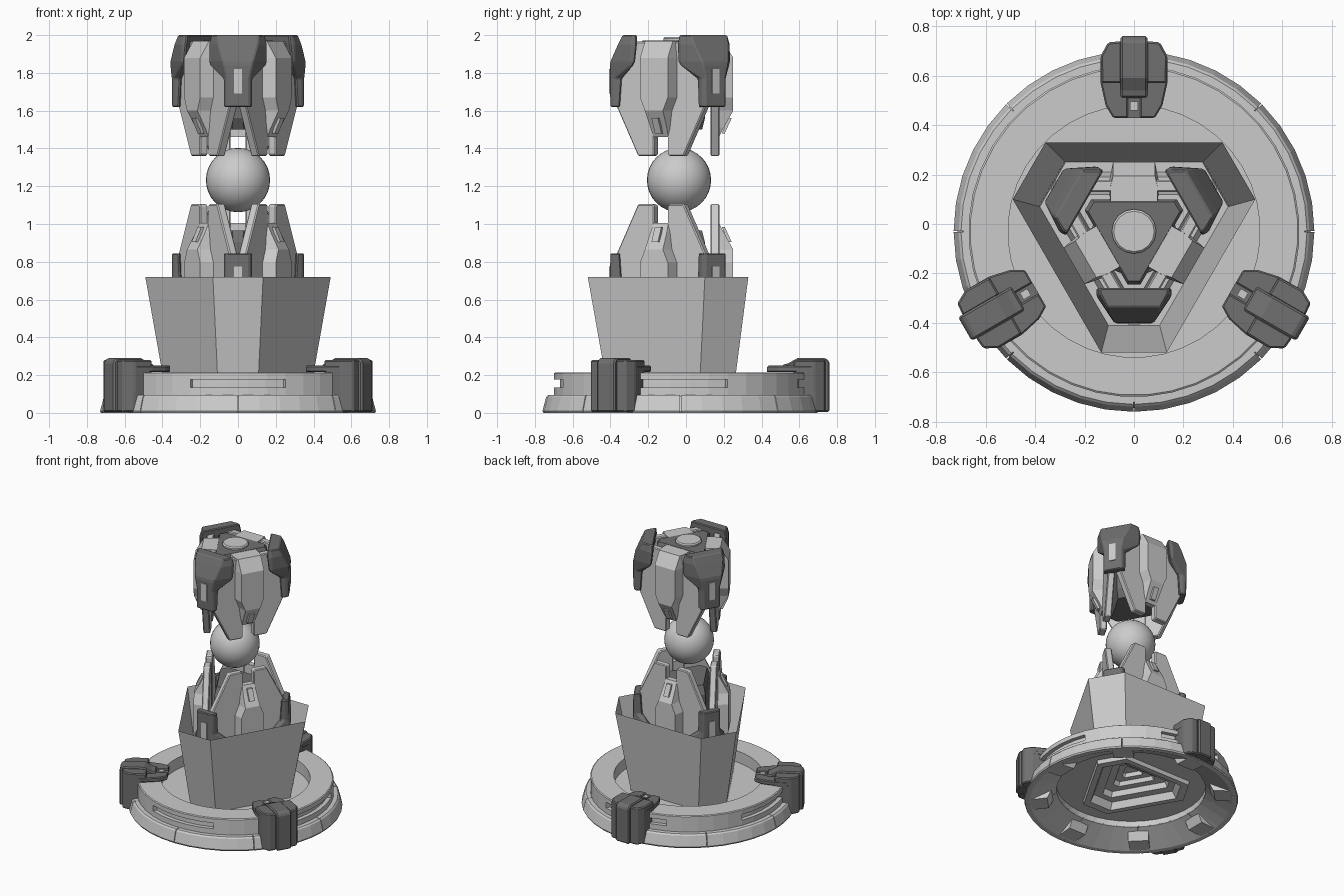
import bpy, bmesh
from math import sin, cos, radians, sqrt
from mathutils import Matrix

if "Cube" in bpy.data.objects:
    bpy.data.objects.remove(bpy.data.objects["Cube"])

CY = -0.03           # axis of the three-fold layout
MID = 1.2325         # mirror height between the upper and lower cluster
dark = bpy.data.materials.new("dark_grey")
dark.diffuse_color = (0.16, 0.16, 0.16, 1)
dark.use_nodes = True
dark.node_tree.nodes["Principled BSDF"].inputs["Base Color"].default_value = dark.diffuse_color


def finish(bm, name, mat=None, bevel=0.0, angle=0, flip=False):
    """Rotate about the axis, optionally mirror in z, and make an object."""
    bm.transform(Matrix.Translation((0, CY, 0)) @ Matrix.Rotation(radians(angle), 4, 'Z'))
    if flip:
        for v in bm.verts:
            v.co.z = 2 * MID - v.co.z
    bmesh.ops.recalc_face_normals(bm, faces=bm.faces[:])
    me = bpy.data.meshes.new(name)
    bm.to_mesh(me)
    bm.free()
    ob = bpy.data.objects.new(name, me)
    bpy.context.collection.objects.link(ob)
    if mat:
        me.materials.append(mat)
    if bevel:
        m = ob.modifiers.new("bevel", 'BEVEL')
        m.width, m.segments, m.limit_method = bevel, 1, 'ANGLE'
    return ob


def loft(name, sections, caps=(True, True), closed=False, **kw):
    """Skin a row of equal-sized sections; points are (radius, tangent, z)."""
    bm = bmesh.new()
    rings = [[bm.verts.new(p) for p in s] for s in sections]
    pairs = list(zip(rings, rings[1:])) + ([(rings[-1], rings[0])] if closed else [])
    n = len(rings[0])
    for a, b in pairs:
        for i in range(n):
            j = (i + 1) % n
            bm.faces.new((a[i], a[j], b[j], b[i]))
    if not closed:
        for ring, cap in zip((rings[0], rings[-1]), caps):
            if cap:
                bm.faces.new(ring)
    return finish(bm, name, **kw)


def arc(name, profile, a0, a1, steps, **kw):
    """Revolve an (r, z) profile from angle a0 to a1 (degrees)."""
    full = abs(a1 - a0) >= 360
    secs = []
    for i in range(steps if full else steps + 1):
        a = radians(a0 + (a1 - a0) * i / steps)
        secs.append([(r * cos(a), r * sin(a), z) for r, z in profile])
    return loft(name, secs, closed=full, **kw)


def side_extrude(name, profile, t0, t1, **kw):
    """Extrude an (r, z) profile along the tangent."""
    return loft(name, [[(r, t, z) for r, z in profile] for t in (t0, t1)], **kw)


def trunc(inr, cut, z):
    """Triangle with flattened corners, corners at 30, 150 and 270 degrees."""
    h = (2 * inr - cut) / sqrt(3)
    pts = []
    for a in (30, 150, 270):
        c, s = cos(radians(a)), sin(radians(a))
        pts += [(cut * c - t * s, cut * s + t * c, z) for t in (-h, h)]
    return pts


def levels(name, rows, **kw):
    """Stack of six-sided sections: z, r_in, r_mid, r_out, inner and outer half width."""
    secs = [[(ri, -wi, z), (rm, -wi, z), (ro, -wo, z), (ro, wo, z), (rm, wi, z), (ri, wi, z)]
            for z, ri, rm, ro, wi, wo in rows]
    return loft(name, secs, **kw)


# base skirt: eight segments with narrow seams and ribs beneath
skirt = [(0.725, 0), (0.73, 0.01), (0.71, 0.085), (0.70, 0.095), (0.51, 0.1), (0.51, 0.085), (0.69, 0)]
for k in range(8):
    arc("base_skirt", skirt, 45 * k + 0.2, 45 * k + 44.8, 5)
    rib = [(0.57, 0.01), (0.715, 0.0), (0.69, 0.09), (0.53, 0.09)]
    side_extrude("base_rib", rib, -0.07, 0.07, angle=45 * k)

# upper ring, grooved over four arcs
solid = [(0.51, 0.09), (0.67, 0.09), (0.67, 0.21), (0.663, 0.215), (0.51, 0.215)]
groove = [(0.51, 0.09), (0.67, 0.09), (0.67, 0.135), (0.64, 0.135), (0.64, 0.178),
          (0.67, 0.178), (0.67, 0.21), (0.663, 0.215), (0.51, 0.215)]
for k in range(4):
    arc("ring_slotted", groove, 90 * k - 22, 90 * k + 22, 5)
    arc("ring_solid", solid, 90 * k + 22, 90 * k + 68, 5)

# floor plate between ring and pot
bm = bmesh.new()
circle = [(0.52 * cos(radians(9 * i)), 0.52 * sin(radians(9 * i)), 0.13) for i in range(40)]
for loop in (circle, trunc(0.284, 0.385, 0.13)):
    vs = [bm.verts.new(p) for p in loop]
    for i, v in enumerate(vs):
        bm.edges.new((v, vs[(i + 1) % len(vs)]))
bmesh.ops.triangle_fill(bm, edges=bm.edges[:], use_beauty=True)
inside = [f for f in bm.faces if all(abs(v.co.xy.length - 0.52) > 0.001 for v in f.verts)]
bmesh.ops.delete(bm, geom=inside, context='FACES_ONLY')
finish(bm, "floor_plate")

# open flared pot with a stepped bottom
loft("pot", [trunc(0.28, 0.38, 0.1), trunc(0.36, 0.49, 0.72)], caps=(False, False))
steps = [(0.28, 0.1), (0.24, 0.1), (0.22, 0.15), (0.16, 0.15), (0.15, 0.19),
         (0.10, 0.19), (0.09, 0.22), (0.05, 0.22), (0.045, 0.25)]
loft("pot_bottom", [trunc(r, r * 1.36 if r > 0.2 else r * 1.6, z) for r, z in steps], caps=(False, True))

# three clamps on the ring
centre = [(0.79, 0.005), (0.79, 0.27), (0.77, 0.29), (0.62, 0.29), (0.57, 0.262),
          (0.46, 0.255), (0.46, 0.217), (0.66, 0.217), (0.66, 0.11), (0.70, 0.005)]
for a in (90, 210, 330):
    side_extrude("clamp_spine", centre[:5] + [(0.54, 0.255), (0.54, 0.217)] + centre[7:],
                 -0.055, 0.055, mat=dark, bevel=0.008, angle=a)
    side_extrude("clamp_tongue", [(0.46, 0.217), (0.56, 0.217), (0.56, 0.24), (0.46, 0.24)],
                 -0.03, 0.03, mat=dark, angle=a)
    for s in (-1, 1):
        outline = [(0.46, 0.025), (0.46, 0.085), (0.51, 0.115), (0.60, 0.135),
                   (0.70, 0.135), (0.70, 0.05), (0.60, 0.05), (0.54, 0.025)]
        loft("clamp_arm", [[(r, s * t, z) for r, t in outline] for z in (0.217, 0.25)],
             mat=dark, bevel=0.006, angle=a)
        block = [(0.66, 0.05), (0.60, 0.132), (0.70, 0.135), (0.76, 0.11), (0.765, 0.05)]
        block = [(max(r, 0.66), t) for r, t in block]
        loft("clamp_cheek", [[(max(r, 0.70 if z < 0.1 else 0.6), s * t, z) for r, t in
                              ((0.6, 0.05), (0.6, 0.132), (0.71, 0.135), (0.765, 0.105), (0.77, 0.05))]
                             for z in (0.005, 0.11, 0.28)], mat=dark, bevel=0.008, angle=a)
    side_extrude("clamp_light", [(0.49, 0.22), (0.525, 0.22), (0.525, 0.248), (0.49, 0.248)],
                 -0.016, 0.016, angle=a)

# upper and lower claw clusters, mirror images of each other
for flip, tag in ((False, "upper"), (True, "lower")):
    for a in (90, 210, 330):
        # flat side plates with forked feet
        plate = [(0.04, 1.37), (0.05, 1.36), (0.14, 1.36), (0.27, 1.62),
                 (0.27, 1.87), (0.21, 1.965), (0.04, 1.965)]
        for s in (-1, 1):
            loft(tag + "_plate", [[(r, s * t, z) for t, z in plate] for r in (0.16, 0.208)],
                 bevel=0.006, angle=a, flip=flip)
        # raised central strip
        levels(tag + "_strip", [(1.46, 0.165, 0.18, 0.205, 0.055, 0.045),
                                (1.51, 0.165, 0.20, 0.23, 0.06, 0.05),
                                (1.60, 0.165, 0.205, 0.28, 0.07, 0.055),
                                (1.67, 0.165, 0.205, 0.28, 0.10, 0.085),
                                (1.88, 0.165, 0.205, 0.28, 0.10, 0.085),
                                (1.97, 0.10, 0.18, 0.225, 0.095, 0.085)], angle=a, flip=flip)
        side_extrude(tag + "_strip_slot", [(0.22, 1.48), (0.235, 1.48), (0.272, 1.56), (0.25, 1.56)],
                     -0.02, 0.02, angle=a, flip=flip)
        # dark corner claws
        levels(tag + "_claw", [(1.62, 0.32, 0.35, 0.37, 0.075, 0.06),
                               (1.77, 0.31, 0.35, 0.373, 0.075, 0.06),
                               (1.84, 0.25, 0.265, 0.373, 0.145, 0.075),
                               (1.86, 0.24, 0.262, 0.37, 0.152, 0.08),
                               (1.95, 0.23, 0.26, 0.33, 0.152, 0.105),
                               (2.00, 0.23, 0.25, 0.305, 0.14, 0.11)],
               mat=dark, bevel=0.006, angle=a + 60, flip=flip)
        side_extrude(tag + "_claw_slot", [(0.36, 1.69), (0.378, 1.69), (0.378, 1.82), (0.36, 1.82)],
                     -0.022, 0.022, angle=a + 60, flip=flip)
    # dark three-sided core and round cap
    loft(tag + "_core", [trunc(0.115, 0.18, 1.5), trunc(0.13, 0.215, 1.56),
                         trunc(0.13, 0.215, 1.95), trunc(0.12, 0.2, 1.972)], mat=dark, flip=flip)
    arc(tag + "_cap", [(0.001, 1.95), (0.09, 1.95), (0.09, 1.982), (0.082, 1.99), (0.001, 1.99)],
        0, 360, 16, flip=flip)

# floating ball
bpy.ops.mesh.primitive_uv_sphere_add(segments=32, ring_count=16, radius=0.17, location=(0, CY - 0.007, MID))
bpy.context.object.name = "ball"
bpy.ops.object.shade_smooth()
